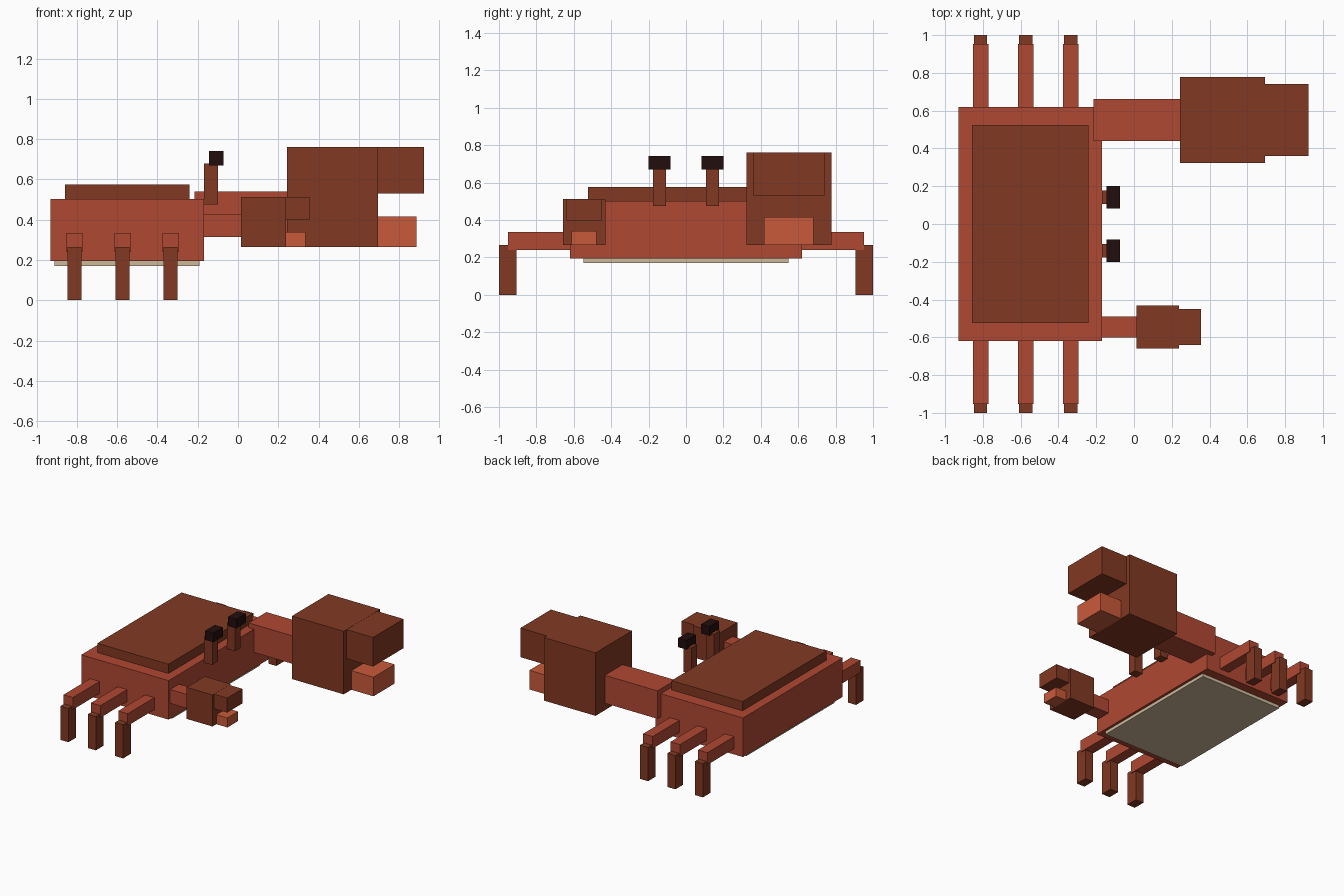
import bpy

if "Cube" in bpy.data.objects:
    bpy.data.objects.remove(bpy.data.objects["Cube"])


def material(name, rgb):
    m = bpy.data.materials.new(name)
    m.diffuse_color = (*rgb, 1)
    m.use_nodes = True
    m.node_tree.nodes["Principled BSDF"].inputs["Base Color"].default_value = m.diffuse_color
    return m


RED = material("shell red", (0.434, 0.065, 0.032))
BROWN = material("rust brown", (0.223, 0.041, 0.016))
ORANGE = material("light orange", (0.584, 0.102, 0.042))
BLACK = material("eye black", (0.016, 0.004, 0.004))
CREAM = material("belly cream", (0.61, 0.485, 0.33))


def box(name, x, y, z, mat):
    """Box spanning the given (low, high) ranges."""
    spans = (x, y, z)
    bpy.ops.mesh.primitive_cube_add(size=1, location=[(a + b) / 2 for a, b in spans])
    ob = bpy.context.object
    ob.name = name
    ob.scale = [abs(b - a) for a, b in spans]
    bpy.ops.object.transform_apply(location=False, rotation=False, scale=True)
    ob.data.materials.append(mat)
    return ob


def around(c, half):
    return (c - half, c + half)


# Body, back plate and belly
box("body", (-0.93, -0.17), (-0.62, 0.62), (0.195, 0.502), RED)
box("back_plate", (-0.858, -0.24), (-0.523, 0.523), (0.49, 0.575), BROWN)
box("belly", (-0.91, -0.19), (-0.548, 0.548), (0.17, 0.21), CREAM)

for side, s in (("left", 1), ("right", -1)):
    # Three jointed legs per side
    for i, x in enumerate((-0.812, -0.573, -0.335)):
        box(f"upper_leg_{side}_{i}", around(x, 0.041), (s * 0.58, s * 0.952), (0.24, 0.335), RED)
        box(f"lower_leg_{side}_{i}", around(x, 0.035), (s * 0.905, s * 1.0), (0, 0.265), BROWN)
    # Eye stalk and eye
    box(f"eye_stalk_{side}", (-0.17, -0.1), around(s * 0.142, 0.035), (0.475, 0.68), BROWN)
    box(f"eye_{side}", (-0.145, -0.073), around(s * 0.142, 0.059), (0.67, 0.742), BLACK)


def claw(side, k, x, y, arm_z):
    """Arm and pincer of scale k; x is the wrist, y the centre line."""
    z = 0.265
    palm = x + 0.45 * k
    box(f"arm_{side}", (-0.215, x + 0.01), around(y, 0.111 * k), (arm_z, arm_z + 0.22 * k), RED)
    box(f"palm_{side}", (x, palm), around(y, 0.227 * k), (z, z + 0.496 * k), BROWN)
    box(f"upper_finger_{side}", (palm - 0.01, palm + 0.23 * k), around(y, 0.19 * k),
        (z + 0.266 * k, z + 0.495 * k), BROWN)
    box(f"lower_finger_{side}", (palm - 0.01, palm + 0.193 * k), around(y, 0.132 * k),
        (z, z + 0.15 * k), ORANGE)


# One large and one half-size claw
claw("left", 1.0, 0.244, 0.55, 0.32)
claw("right", 0.5, 0.014, -0.545, 0.315)
